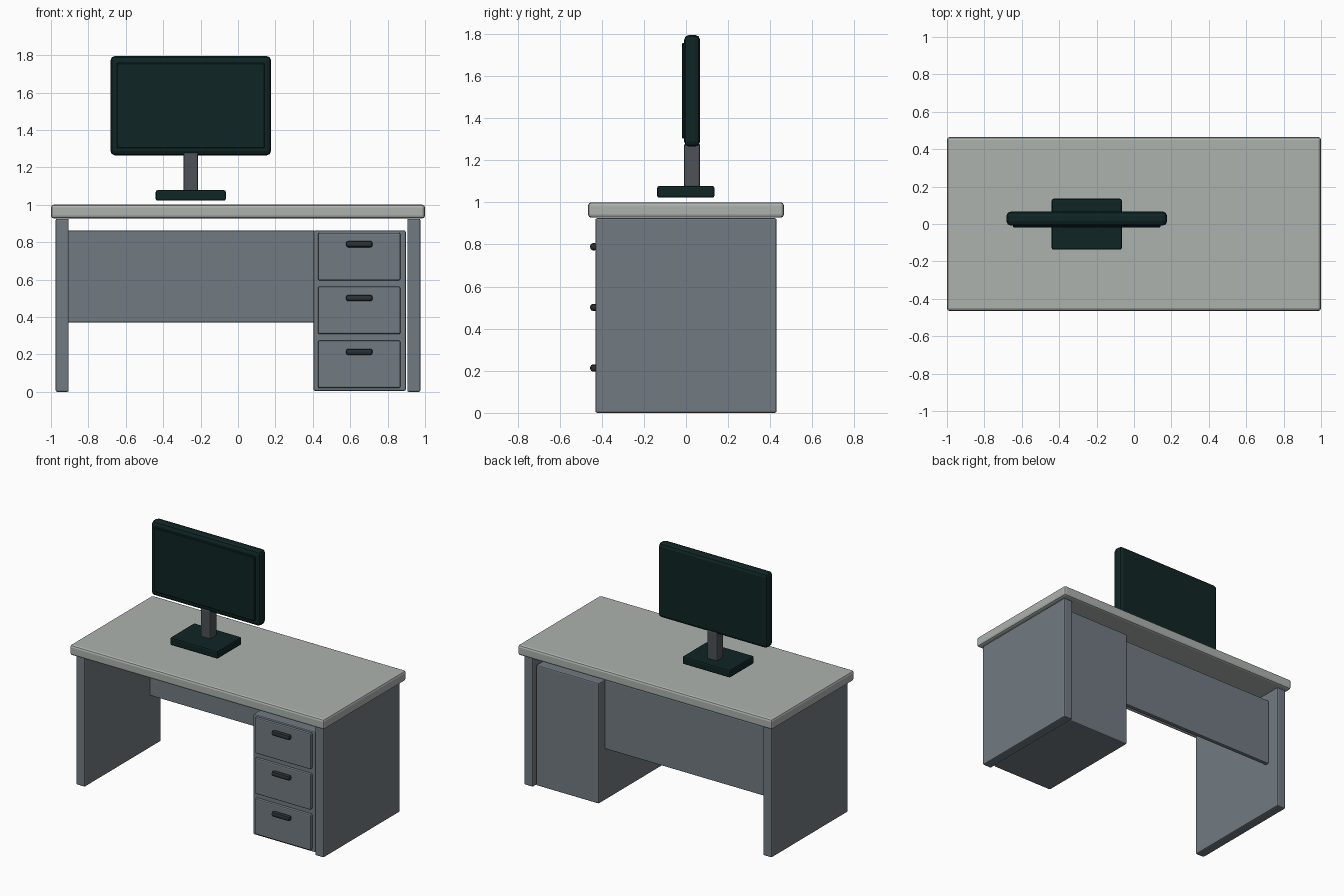
import bpy, bmesh
from mathutils import Vector

if "Cube" in bpy.data.objects:
    bpy.data.objects.remove(bpy.data.objects["Cube"])


def material(name, rgb):
    m = bpy.data.materials.new(name)
    m.diffuse_color = (*rgb, 1)
    m.use_nodes = True
    m.node_tree.nodes["Principled BSDF"].inputs["Base Color"].default_value = m.diffuse_color
    return m


desk_top_grey = material("pale_grey", (0.42, 0.45, 0.43))
panel_grey = material("slate_grey", (0.165, 0.195, 0.22))
stand_grey = material("dark_grey", (0.075, 0.085, 0.095))
handle_dark = material("handle_charcoal", (0.025, 0.03, 0.033))
monitor_dark = material("dark_teal", (0.005, 0.018, 0.018))


def box(name, x, y, z, mat, bevel=0.008, segments=2):
    """Bevelled box from (min, max) ranges on each axis."""
    bm = bmesh.new()
    bmesh.ops.create_cube(bm, size=1)
    lo, hi = Vector((x[0], y[0], z[0])), Vector((x[1], y[1], z[1]))
    for v in bm.verts:
        v.co = Vector([(lo[i] + hi[i]) / 2 + v.co[i] * (hi[i] - lo[i]) for i in range(3)])
    bmesh.ops.bevel(bm, geom=bm.edges[:], offset=bevel, segments=segments,
                    profile=0.5, affect='EDGES', clamp_overlap=True)
    mesh = bpy.data.meshes.new(name)
    bm.to_mesh(mesh)
    bm.free()
    mesh.materials.append(mat)
    ob = bpy.data.objects.new(name, mesh)
    bpy.context.collection.objects.link(ob)
    return ob


# desk top and side panels
box("desk_top", (-1, 1), (-0.465, 0.465), (0.927, 1.0), desk_top_grey, 0.015)
box("left_side_panel", (-0.975, -0.905), (-0.43, 0.43), (0, 0.925), panel_grey)
box("right_side_panel", (0.905, 0.975), (-0.43, 0.43), (0, 0.925), panel_grey)

# panel across the back
box("back_panel", (-0.91, 0.41), (0.305, 0.335), (0.37, 0.862), panel_grey, 0.006)

# drawer cabinet with three drawers
box("drawer_cabinet", (0.403, 0.897), (-0.405, 0.405), (0.005, 0.862), panel_grey)
for i in range(3):
    z = 0.147 + 0.288 * i
    box(f"drawer_front_{i + 1}", (0.427, 0.868), (-0.425, -0.395),
        (z - 0.127, z + 0.127), panel_grey)
    box(f"drawer_handle_{i + 1}", (0.577, 0.72), (-0.455, -0.42),
        (z + 0.049, z + 0.083), handle_dark, 0.013)

# monitor: base, neck, casing and screen
box("monitor_base", (-0.44, -0.065), (-0.137, 0.135), (1.022, 1.078), monitor_dark, 0.01)
box("monitor_neck", (-0.291, -0.213), (-0.009, 0.067), (1.07, 1.28), stand_grey, 0.01)
box("monitor_casing", (-0.682, 0.177), (-0.009, 0.067), (1.264, 1.795), monitor_dark, 0.024)
box("monitor_screen", (-0.648, 0.143), (-0.018, 0.0), (1.302, 1.757), monitor_dark, 0.004, 1)
